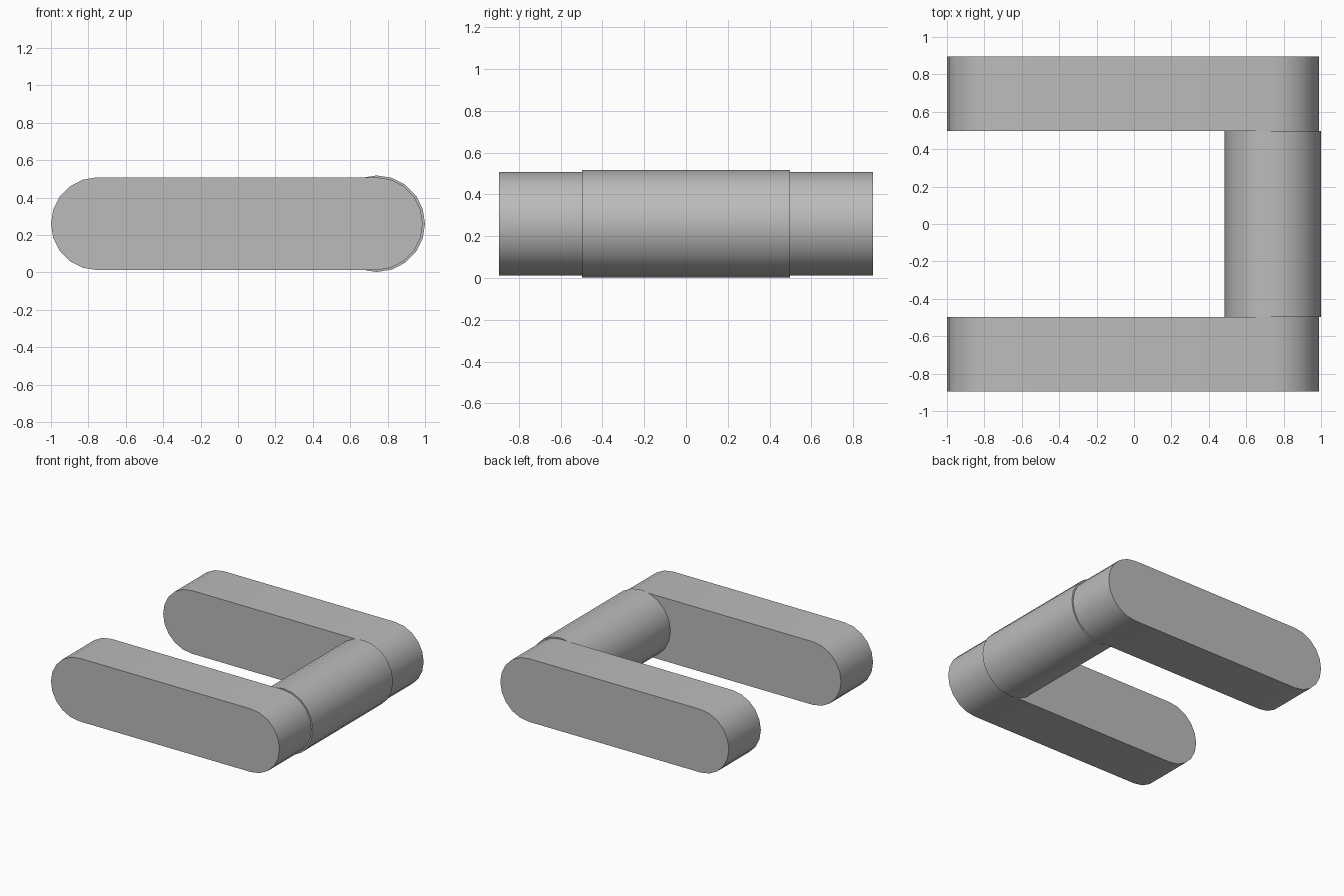
import bpy
import bmesh
from math import cos, sin, pi, radians

cube = bpy.data.objects.get("Cube")
if cube:
    bpy.data.objects.remove(cube, do_unlink=True)

SIDES = 20          # facets around a full circle
AXIS_Z = 0.26       # height of the shared centre line
HINGE_X = 0.74

grey = bpy.data.materials.new("grey")
grey.use_nodes = True
grey.diffuse_color = (0.5, 0.5, 0.5, 1)
grey.node_tree.nodes["Principled BSDF"].inputs["Base Color"].default_value = (0.5, 0.5, 0.5, 1)


def arc(cx, radius, start, steps):
    """Points of an arc in the xz plane, counter-clockwise from start."""
    return [(cx + radius * cos(start + 2 * pi * i / SIDES),
             AXIS_Z + radius * sin(start + 2 * pi * i / SIDES)) for i in range(steps)]


def extrude_profile(name, profile, y0, y1):
    """Solid with an xz profile running from y0 to y1."""
    bm = bmesh.new()
    face = bm.faces.new([bm.verts.new((x, y0, z)) for x, z in profile])
    moved = bmesh.ops.extrude_face_region(bm, geom=[face], use_keep_orig=True)["geom"]
    verts = [v for v in moved if isinstance(v, bmesh.types.BMVert)]
    bmesh.ops.translate(bm, verts=verts, vec=(0, y1 - y0, 0))
    bmesh.ops.recalc_face_normals(bm, faces=bm.faces)
    mesh = bpy.data.meshes.new(name)
    bm.to_mesh(mesh)
    bm.free()
    mesh.materials.append(grey)
    obj = bpy.data.objects.new(name, mesh)
    bpy.context.collection.objects.link(obj)
    bpy.ops.object.select_all(action='DESELECT')
    obj.select_set(True)
    bpy.context.view_layer.objects.active = obj
    bpy.ops.object.shade_smooth_by_angle(angle=radians(30))
    return obj


# Two round-ended arms, front and back
half = SIDES // 2 + 1
slot = arc(HINGE_X, 0.248, -pi / 2, half) + arc(-0.752, 0.248, pi / 2, half)
extrude_profile("front_arm", slot, -0.896, -0.498)
extrude_profile("back_arm", slot, 0.498, 0.896)

# Slightly thicker crossbar joining the arms
extrude_profile("crossbar", arc(0.742, 0.258, 0, SIDES), -0.498, 0.498)
